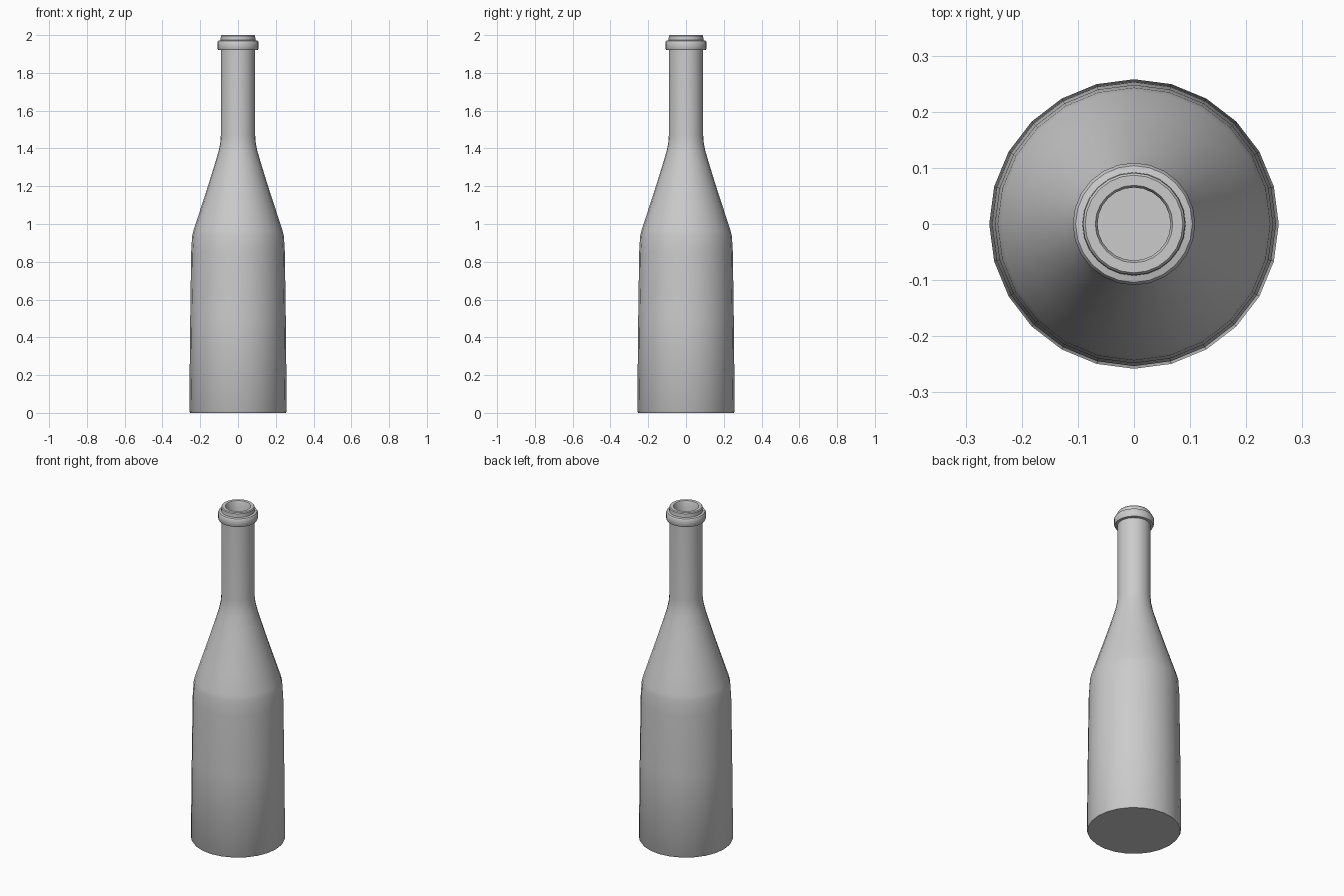
import bpy, bmesh, math

if "Cube" in bpy.data.objects:
    bpy.data.objects.remove(bpy.data.objects["Cube"])

SIDES = 24


def lathe(name, profile):
    """Revolve (radius, height) points around z; radius 0 closes the surface."""
    bm = bmesh.new()
    rings = []
    for r, z in profile:
        if r == 0:
            rings.append([bm.verts.new((0, 0, z))] * SIDES)
        else:
            rings.append([bm.verts.new((r * math.cos(2 * math.pi * i / SIDES),
                                        r * math.sin(2 * math.pi * i / SIDES), z))
                          for i in range(SIDES)])
    for low, high in zip(rings, rings[1:]):
        for i in range(SIDES):
            j = (i + 1) % SIDES
            corners = dict.fromkeys((low[i], low[j], high[j], high[i]))
            bm.faces.new(list(corners))
    bmesh.ops.recalc_face_normals(bm, faces=bm.faces)
    mesh = bpy.data.meshes.new(name)
    bm.to_mesh(mesh)
    bm.free()
    obj = bpy.data.objects.new(name, mesh)
    bpy.context.collection.objects.link(obj)
    bpy.ops.object.select_all(action='DESELECT')
    obj.select_set(True)
    bpy.context.view_layer.objects.active = obj
    bpy.ops.object.shade_smooth_by_angle(angle=math.radians(35))
    return obj


lathe("bottle", [
    # base and tapered body
    (0, 0), (0.253, 0), (0.258, 0.008), (0.253, 0.5), (0.248, 0.85), (0.243, 0.935),
    # sloping shoulder
    (0.236, 0.965), (0.2, 1.075), (0.16, 1.198), (0.125, 1.31), (0.103, 1.385), (0.094, 1.43),
    # neck
    (0.091, 1.47), (0.091, 1.92),
    # collar ring
    (0.105, 1.922), (0.109, 1.93), (0.109, 1.962), (0.104, 1.97), (0.092, 1.973),
    # mouth rim and recess
    (0.091, 1.995), (0.087, 2.0), (0.069, 2.0), (0.065, 1.993), (0.065, 1.9), (0, 1.9),
])
